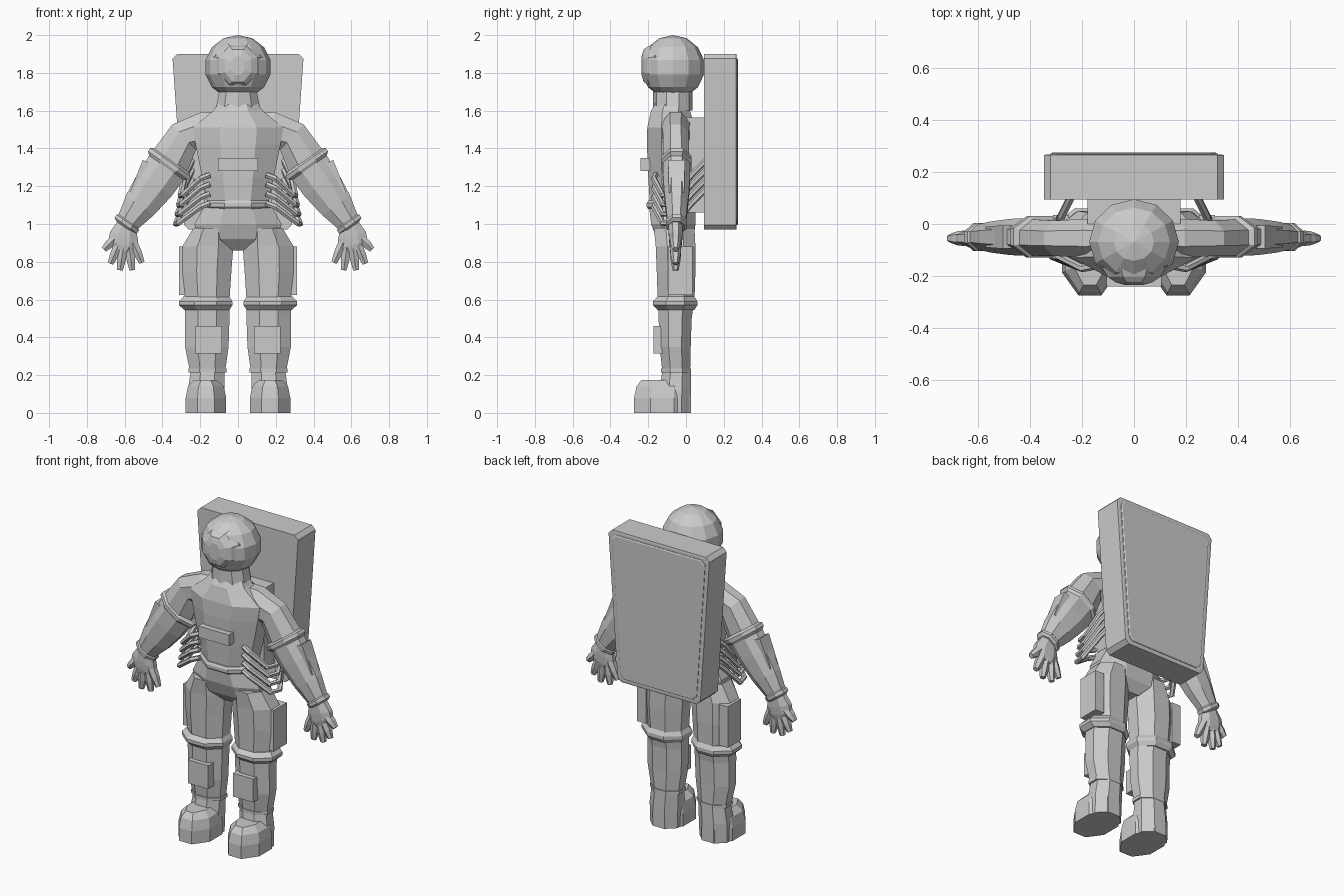
import bpy, bmesh, math
from mathutils import Vector

if "Cube" in bpy.data.objects:
    bpy.data.objects.remove(bpy.data.objects["Cube"])

X, Y, Z = Vector((1, 0, 0)), Vector((0, 1, 0)), Vector((0, 0, 1))


def ring(c, u, v, a, b, n=8):
    """Flat-sided polygon of half sizes a, b along axes u, v."""
    k = 1 / math.cos(math.pi / n)
    pts = []
    for i in range(n):
        t = (i + 0.5) * 2 * math.pi / n
        pts.append(Vector(c) + u * (a * k * math.cos(t)) + v * (b * k * math.sin(t)))
    return pts


def finish(name, bm, mirror):
    bmesh.ops.recalc_face_normals(bm, faces=bm.faces)
    me = bpy.data.meshes.new(name)
    bm.to_mesh(me)
    bm.free()
    ob = bpy.data.objects.new(name, me)
    bpy.context.collection.objects.link(ob)
    if mirror:
        ob.modifiers.new("mirror", 'MIRROR').use_mirror_merge = False
    return ob


def loft(name, rings, mirror=False):
    bm = bmesh.new()
    vs = [[bm.verts.new(p) for p in r] for r in rings]
    n = len(vs[0])
    for r, s in zip(vs, vs[1:]):
        for i in range(n):
            j = (i + 1) % n
            bm.faces.new((r[i], r[j], s[j], s[i]))
    bm.faces.new(vs[0])
    bm.faces.new(vs[-1])
    return finish(name, bm, mirror)


def stack(name, rows, mirror=False, n=8):
    """Rows of z, x0, x1, y0, y1."""
    loft(name, [ring(((x0 + x1) / 2, (y0 + y1) / 2, z), X, Y, (x1 - x0) / 2, (y1 - y0) / 2, n)
                for z, x0, x1, y0, y1 in rows], mirror)


def box(name, x0, x1, y0, y1, z0, z1, mirror=False):
    stack(name, [(z0, x0, x1, y0, y1), (z1, x0, x1, y0, y1)], mirror, 4)


def limb(name, rows, d, y=-0.05, n=8):
    """Rows of x, z, half width, half depth, square to direction d in xz."""
    d = Vector((d[0], 0, d[1])).normalized()
    u = Vector((-d.z, 0, d.x))
    loft(name, [ring((x, y, z), u, Y, a, b, n) for x, z, a, b in rows], True)


# Torso, pelvis and belt
stack("chest", [(z, -w, w, f, b) for z, w, f, b in [
    (1.08, .155, -.19, .04), (1.25, .19, -.2, .05), (1.42, .225, -.207, .06),
    (1.51, .24, -.205, .05), (1.6, .13, -.185, .02), (1.66, .09, -.15, .01)]])
stack("pelvis", [(z, -w, w, f, b) for z, w, f, b in [
    (.86, .07, -.1, 0), (.92, .22, -.155, .04), (1.0, .23, -.185, .05), (1.09, .18, -.195, .05)]])
stack("belt", [(z, -w, w, f, b) for z, w, f, b in [
    (1.08, .165, -.2, .05), (1.09, .175, -.208, .055), (1.11, .175, -.208, .055), (1.125, .16, -.2, .05)]])
box("chest_panel", -.105, .105, -.24, -.19, 1.28, 1.35)
box("pack_mount", -.18, .18, 0, .11, 1.06, 1.565)

# Helmet, neck and visor
stack("neck_ring", [(1.6, -.12, .12, -.17, .03), (1.7, -.1, .1, -.17, .03)], n=10)
bm = bmesh.new()
bmesh.ops.create_uvsphere(bm, u_segments=12, v_segments=7, radius=1)
for v in bm.verts:
    v.co = Vector((v.co.x * .177, v.co.y * .169 - .069, v.co.z * .17 + 1.83))
finish("helmet", bm, False)
loft("visor", [ring((0, y, 1.838), X, Z, a, b) for y, a, b in [
    (-.09, .135, .12), (-.17, .122, .112), (-.205, .1, .1), (-.225, .07, .085), (-.235, .035, .05)]])
loft("visor_frame", [ring((0, y, 1.838), X, Z, a, b) for y, a, b in [
    (-.08, .145, .125), (-.165, .128, .117), (-.17, .11, .1)]])

# Legs
stack("leg", [(.98, .05, .235, -.17, .045), (.88, .025, .295, -.16, .05), (.75, .035, .295, -.155, .05),
              (.6, .045, .28, -.15, .045), (.5, .045, .28, -.145, .03),
              (.35, .05, .28, -.14, .025), (.22, .068, .255, -.125, .022)], True)
stack("knee_band", [(.545, .045, .285, -.15, .045), (.57, .03, .312, -.175, .06),
                    (.59, .03, .312, -.175, .06), (.615, .045, .29, -.15, .045)], True)
stack("ankle_band", [(.215, .06, .262, -.132, .027), (.235, .06, .262, -.132, .027)], True)
box("shin_pad", .085, .225, -.172, -.1, .315, .46, True)
box("thigh_pocket", .25, .312, -.095, .035, .625, .88, True)

# Boots
stack("boot_shaft", [(0, .075, .265, -.15, .027), (.12, .072, .265, -.14, .027),
                     (.225, .07, .25, -.125, .025)], True)
stack("boot_foot", [(0, .063, .277, -.275, .025), (.08, .063, .277, -.275, .025),
                    (.14, .075, .265, -.262, .02), (.175, .11, .23, -.235, 0)], True)

# Arms
d = (.578, -.816)
u = Vector((.68, 0, .73))
loft("upper_arm", [
    ring((.1, -.055, 1.5), Z, Y, .095, .07), ring((.17, -.055, 1.495), Vector((.25, 0, .97)), Y, .1, .075),
    ring((.285, -.055, 1.46), u, Y, .092, .068),
    ring((.36, -.052, 1.33), Vector((.816, 0, .578)), Y, .108, .07)], True)
limb("elbow_band", [(.35, 1.338, .108, .068), (.358, 1.327, .13, .08), (.37, 1.31, .13, .08),
                    (.38, 1.296, .11, .07)], d)
limb("forearm", [(.37, 1.31, .112, .072), (.44, 1.21, .108, .07), (.52, 1.098, .09, .06),
                 (.585, 1.006, .062, .048)], d)
# Forearm pad on the outer side
limb("forearm_pad", [(.472, 1.325, .035, .045), (.545, 1.155, .03, .04)], (.41, -.91), n=4)
limb("wrist_band", [(.577, 1.017, .06, .046), (.583, 1.008, .072, .054), (.594, .992, .072, .054),
                    (.6, .983, .055, .042)], d)

# Gloves
limb("palm", [(.59, .998, .05, .038), (.603, .935, .078, .036), (.61, .89, .08, .032),
              (.615, .86, .05, .025)], (.3, -.95), y=-.055)
for i, (x0, z0, x1, z1) in enumerate([
        (.555, .9, .508, .795), (.575, .875, .56, .755), (.608, .87, .625, .755),
        (.635, .885, .675, .79), (.655, .92, .71, .865)]):
    limb("finger_%d" % i, [(x0, z0, .024, .026), ((x0 + x1) / 2, (z0 + z1) / 2, .023, .023),
                           (x1, z1, .015, .014)], (x1 - x0, z1 - z0), y=-.055, n=6)


# Backpack: tapered slab with clipped corners
def slab(y, g):
    def w(z):
        return .285 + (z - .97) * .066 - g
    t, b, c = 1.9 - g, .97 + g, .025
    right = [(w(b) - c, b), (w(b), b + c), (w(t), t - c), (w(t) - c, t)]
    return [Vector((x, y, z)) for x, z in right] + [Vector((-x, y, z)) for x, z in right[::-1]]


loft("backpack", [slab(.095, 0), slab(.266, 0), slab(.268, .012)])
loft("backpack_panel", [slab(.26, .024), slab(.271, .024), slab(.275, .03)])

# Hoses from waist around the sides to the backpack
for s, side in ((1, "right"), (-1, "left")):
    for i in range(4):
        h = -.05 * i
        path = [(.15, -.16, 1.26 + h), (.2, -.17, 1.24 + h), (.29 + .008 * i, -.125, 1.155 + h),
                (.305 + .008 * i, -.06, 1.15 + h), (.28, .03, 1.26 + h), (.24, .11, 1.34 + h)]
        cu = bpy.data.curves.new("hose", 'CURVE')
        cu.dimensions = '3D'
        cu.bevel_depth = .016
        cu.bevel_resolution = 1
        cu.use_fill_caps = True
        sp = cu.splines.new('POLY')
        sp.use_smooth = False
        sp.points.add(len(path) - 1)
        for p, (x, y, z) in zip(sp.points, path):
            p.co = (s * x, y, z, 1)
        bpy.context.collection.objects.link(bpy.data.objects.new("hose_%s_%d" % (side, i), cu))
